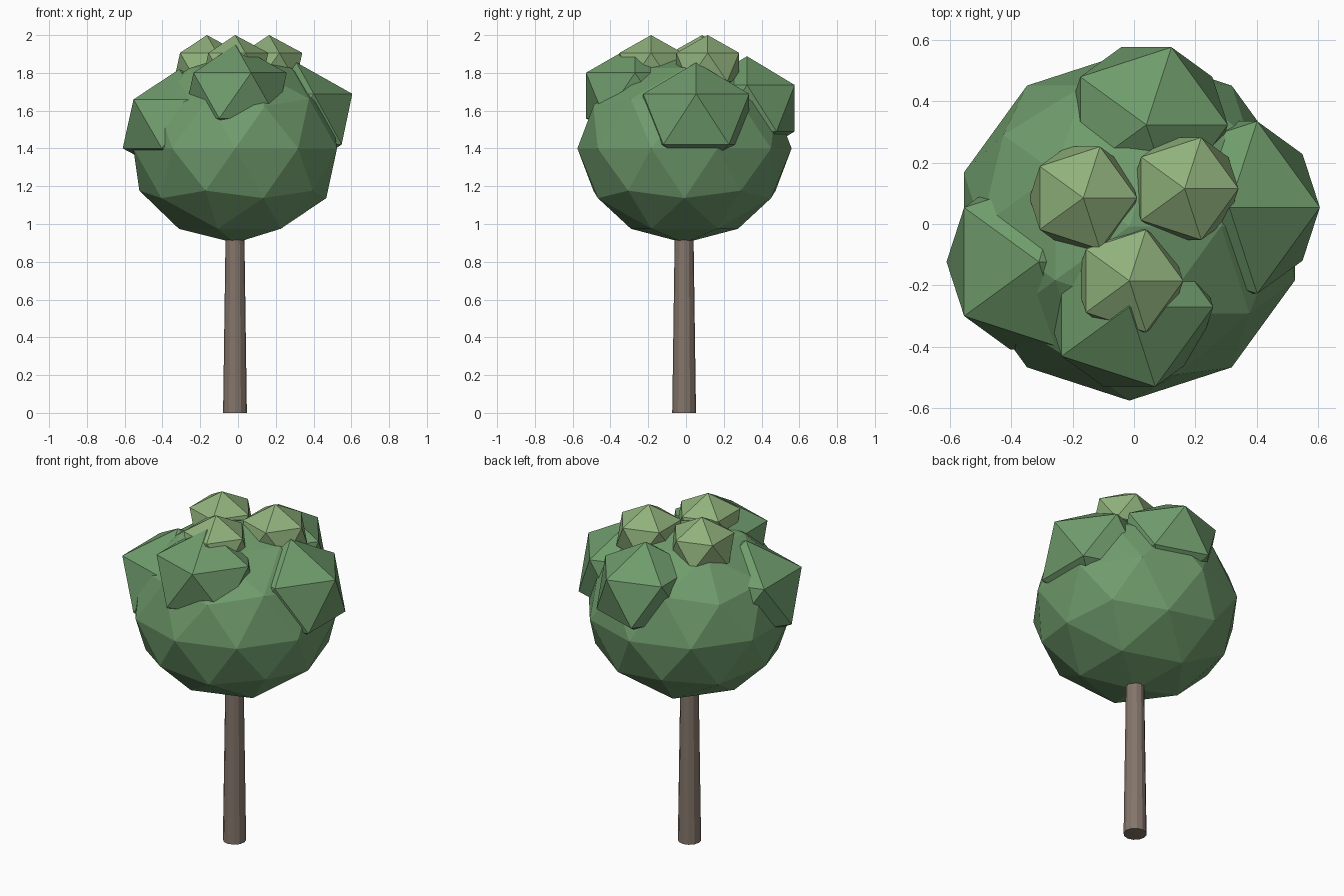
import bpy

if "Cube" in bpy.data.objects:
    bpy.data.objects.remove(bpy.data.objects["Cube"])


def material(name, color):
    m = bpy.data.materials.new(name)
    m.diffuse_color = (*color, 1)
    m.use_nodes = True
    m.node_tree.nodes["Principled BSDF"].inputs["Base Color"].default_value = m.diffuse_color
    return m


bark = material("bark", (0.23, 0.18, 0.145))
leaf = material("leaf", (0.16, 0.33, 0.15))
light_leaf = material("light_leaf", (0.28, 0.44, 0.20))


def foliage(name, center, radius, half_height, mat, subdivisions=1):
    """Flat-shaded icosphere, squashed vertically."""
    bpy.ops.mesh.primitive_ico_sphere_add(subdivisions=subdivisions, radius=1, location=center)
    ob = bpy.context.object
    ob.name = name
    ob.scale = (radius, radius, half_height)
    ob.data.materials.append(mat)


# Tapered trunk, running up into the crown
bpy.ops.mesh.primitive_cone_add(vertices=12, radius1=0.063, radius2=0.049,
                                depth=1.0, location=(-0.016, -0.01, 0.5))
trunk = bpy.context.object
trunk.name = "trunk"
trunk.data.materials.append(bark)

# Main round crown
foliage("crown", (-0.015, -0.008, 1.4), 0.567, 0.5, leaf, 2)

# Large leaf clumps around the sides
foliage("clump_right", (0.31, 0.054, 1.555), 0.33, 0.30, leaf)
foliage("clump_left", (-0.31, -0.123, 1.53), 0.336, 0.29, leaf)
foliage("clump_back", (0.04, 0.323, 1.613), 0.297, 0.275, leaf)
foliage("clump_front", (-0.015, -0.27, 1.68), 0.305, 0.27, leaf)

# Small pale clumps on top
for i, (x, y) in enumerate([(-0.165, 0.085), (0.165, 0.115), (-0.015, -0.185)]):
    foliage(f"top_clump_{i + 1}", (x, y, 1.83), 0.196, 0.17, light_leaf)
